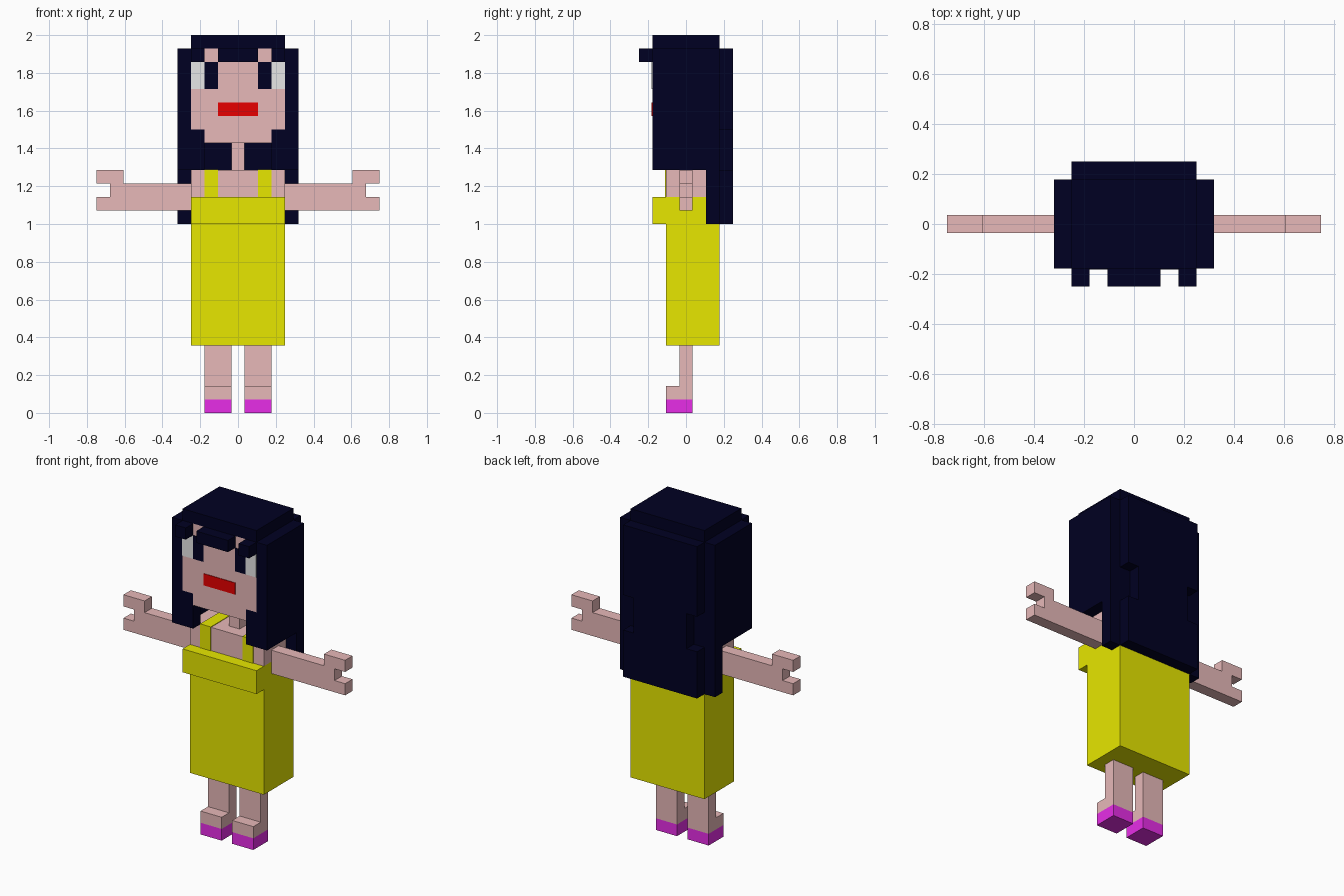
import bpy, bmesh

if "Cube" in bpy.data.objects:
    bpy.data.objects.remove(bpy.data.objects["Cube"])

U = 2 / 28  # one block


def srgb(hexcode):
    out = []
    for i in (0, 2, 4):
        c = int(hexcode[i:i + 2], 16) / 255
        out.append(c / 12.92 if c <= 0.04045 else ((c + 0.055) / 1.055) ** 2.4)
    return (*out, 1.0)


def material(name, hexcode):
    m = bpy.data.materials.new(name)
    m.diffuse_color = srgb(hexcode)
    m.use_nodes = True
    m.node_tree.nodes["Principled BSDF"].inputs["Base Color"].default_value = m.diffuse_color
    return m


SKIN = material("skin", "ffcccc")
HAIR = material("dark_hair", "000022")
YELLOW = material("yellow_cloth", "ffff00")
PINK = material("pink_sole", "ff33ff")
RED = material("red_lips", "ff0000")
WHITE = material("eye_white", "ffffff")


def blocks(name, mat, boxes, mirror=False):
    """Boxes given as (x0, x1, y0, y1, z0, z1) in block units."""
    bm = bmesh.new()
    for b in boxes:
        sides = [b]
        if mirror:
            sides.append((-b[1], -b[0], *b[2:]))
        for x0, x1, y0, y1, z0, z1 in sides:
            for v in bmesh.ops.create_cube(bm, size=1)["verts"]:
                v.co.x = U * (x1 if v.co.x > 0 else x0)
                v.co.y = U * (y1 if v.co.y > 0 else y0)
                v.co.z = U * (z1 if v.co.z > 0 else z0)
    me = bpy.data.meshes.new(name)
    bm.to_mesh(me)
    bm.free()
    me.materials.append(mat)
    ob = bpy.data.objects.new(name, me)
    bpy.context.collection.objects.link(ob)
    return ob


# Legs and feet
blocks("soles", PINK, [(0.5, 2.5, -1.5, 0.5, 0, 1)], True)
blocks("feet", SKIN, [(0.5, 2.5, -1.5, 0.5, 1, 2)], True)
blocks("legs", SKIN, [(0.5, 2.5, -0.5, 0.5, 2, 5)], True)

# Dress
blocks("skirt", YELLOW, [(-3.5, 3.5, -1.5, 2.5, 5, 14)])
blocks("bodice", YELLOW, [(-3.5, 3.5, -2.5, 1.5, 14, 16)])
e = 0.05
blocks("straps", YELLOW, [(1.5, 2.5, -1.5 - e, 1.5 + e, 16, 18 + e)], True)

# Upper body, arms with notched hands, neck
blocks("chest", SKIN, [(-3.5, 3.5, -1.5, 1.5, 16, 18)])
blocks("arms", SKIN, [(3.5, 9.5, -0.5, 0.5, 15, 17)], True)
blocks("fingers", SKIN, [(9.5, 10.5, -0.5, 0.5, 15, 16),
                         (8.5, 10.5, -0.5, 0.5, 17, 18)], True)
blocks("neck", SKIN, [(-0.5, 0.5, -0.5, 0.5, 18, 20)])

# Head and face
blocks("head", SKIN, [(-3.5, 3.5, -2.5, 1.5, 21, 27)])
blocks("chin", SKIN, [(-2.5, 2.5, -2.5, 1.5, 20, 21)])
f = -2.5 - e
blocks("eye_whites", WHITE, [(2.5, 3.5, f, -2.5, 24, 26)], True)
blocks("pupils", HAIR, [(1.5, 2.5, f, -2.5, 24, 26)], True)
blocks("lips", RED, [(-1.5, 1.5, f, -2.5, 22, 23)])

# Hair
blocks("hair_cap", HAIR, [(-3.5, 3.5, -2.5, 2.5, 27, 28)])
blocks("fringe", HAIR, [(-1.5, 1.5, -3.5, -2.5, 26, 27),
                        (2.5, 3.5, -3.5, -2.5, 26, 27),
                        (-3.5, -2.5, -3.5, -2.5, 26, 27)])
blocks("side_hair", HAIR, [(3.5, 4.5, -2.5, 1.5, 18, 27)], True)
blocks("front_locks", HAIR, [(2.5, 3.5, -2.5, -1.5, 18, 21)], True)
blocks("back_hair", HAIR, [(-4.5, 4.5, 1.5, 2.5, 14, 27),
                           (-2.5, 2.5, 2.5, 3.5, 14, 27)])
# Outer back layer leaves a small notch on each side
blocks("back_hair_edges", HAIR, [(2.5, 3.5, 2.5, 3.5, 14, 18),
                                 (2.5, 3.5, 2.5, 3.5, 21, 27)], True)
